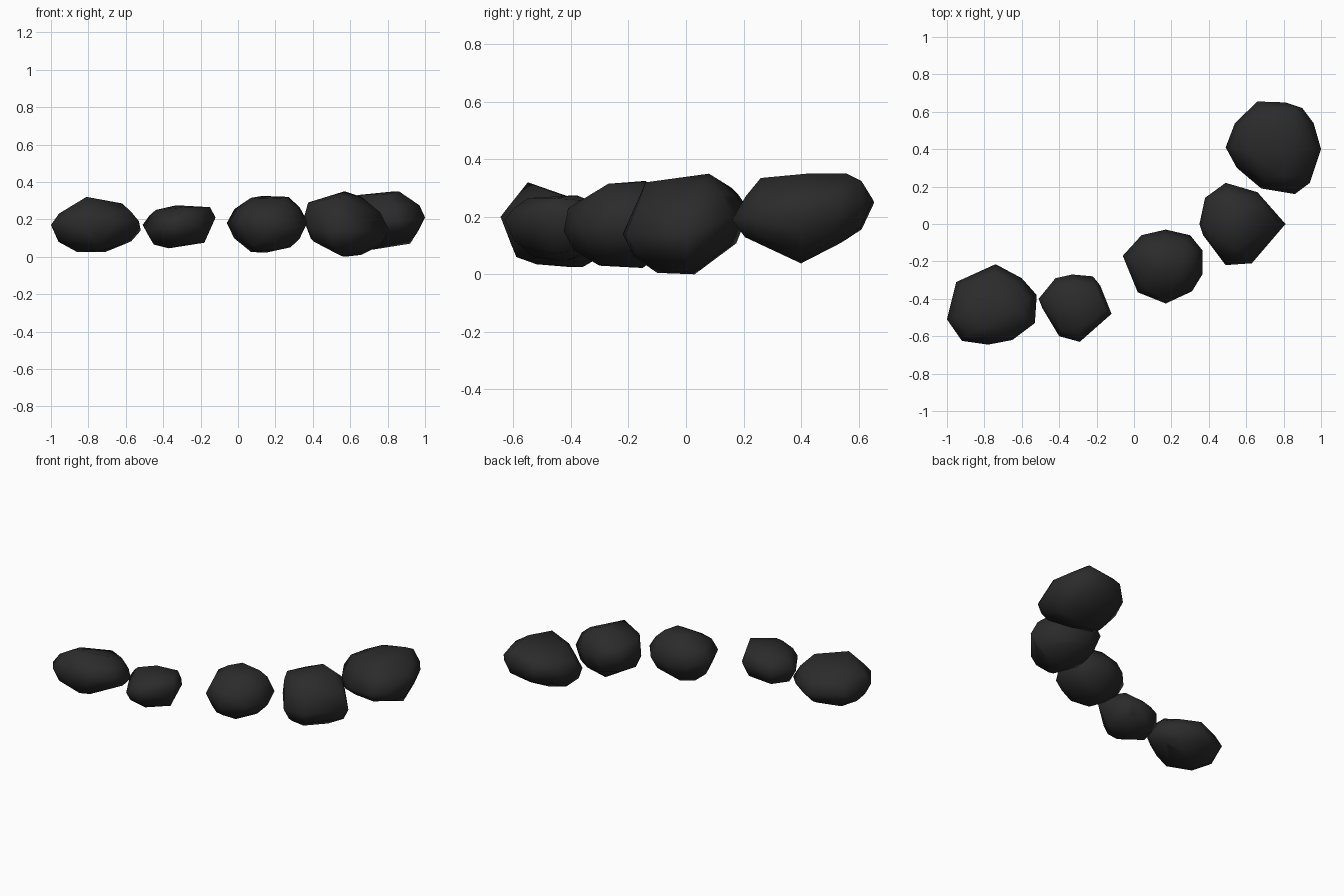
import bpy, bmesh
from mathutils import Vector

coal = bpy.data.materials.new("dark_stone")
coal.diffuse_color = (0.024, 0.024, 0.024, 1)


def rock(name, girdle, crown, base, corners):
    """Faceted stone: hull of a girdle ring, crown, base and extra corners, with bulging shoulders."""
    pts = [Vector(p) for p in girdle + crown + base + corners]
    for cap in (crown, base):
        c = sum((Vector(p) for p in cap), Vector()) / len(cap)
        for p in girdle:
            v = Vector(p)
            s = v.lerp(c, 0.18)
            s.z = v.z + (c.z - v.z) * 0.55
            pts.append(s)
    bm = bmesh.new()
    for p in pts:
        bm.verts.new(p)
    res = bmesh.ops.convex_hull(bm, input=bm.verts[:])
    junk = {g for g in res["geom_interior"] + res["geom_unused"]
            if isinstance(g, bmesh.types.BMVert)}
    bmesh.ops.delete(bm, geom=list(junk), context='VERTS')
    bmesh.ops.recalc_face_normals(bm, faces=bm.faces[:])
    for f in bm.faces:
        f.smooth = True
    me = bpy.data.meshes.new(name)
    bm.to_mesh(me)
    bm.free()
    me.materials.append(coal)
    ob = bpy.data.objects.new(name, me)
    bpy.context.collection.objects.link(ob)


# wide flat stone at the left end
rock("left_end_rock",
     [(-1, -.51, .17), (-.95, -.31, .15), (-.74, -.215, .14), (-.6, -.29, .15), (-.52, -.38, .14),
      (-.53, -.53, .19), (-.65, -.62, .18), (-.78, -.645, .2), (-.92, -.625, .19)],
     [(-.81, -.55, .32), (-.62, -.46, .285), (-.72, -.38, .26), (-.88, -.42, .26)],
     [(-.71, -.36, .025), (-.86, -.4, .025), (-.72, -.52, .035), (-.9, -.53, .06)],
     [(-.96, -.42, .08), (-.75, -.59, .06), (-.6, -.4, .07)])

# smallest stone
rock("small_rock",
     [(-.51, -.40, .17), (-.42, -.29, .17), (-.33, -.27, .18), (-.22, -.28, .18), (-.18, -.33, .17),
      (-.12, -.48, .21), (-.29, -.63, .19), (-.40, -.60, .16), (-.49, -.45, .14)],
     [(-.33, -.38, .275), (-.15, -.46, .265), (-.28, -.55, .265), (-.44, -.42, .25)],
     [(-.18, -.45, .075), (-.37, -.42, .045), (-.45, -.44, .065), (-.31, -.53, .06)],
     [(-.23, -.33, .085), (-.21, -.33, .255), (-.4, -.32, .08)])

# middle stone
rock("middle_rock",
     [(-.06, -.17, .18), (.04, -.06, .18), (.17, -.03, .17), (.3, -.06, .17), (.365, -.14, .2),
      (.365, -.27, .17), (.31, -.36, .16), (.17, -.425, .15), (.02, -.365, .18)],
     [(.07, -.2, .315), (.13, -.14, .325), (.27, -.16, .32), (.25, -.27, .315), (.12, -.27, .31)],
     [(.07, -.2, .025), (.15, -.15, .022), (.28, -.2, .05), (.2, -.31, .035), (.1, -.3, .03)],
     [(.3, -.13, .08), (.08, -.34, .06), (.17, -.41, .23)])

# tall stone with a pointed right side
rock("pointed_rock",
     [(.35, 0, .2), (.38, .14, .22), (.49, .22, .22), (.66, .17, .2), (.81, 0, .14),
      (.63, -.21, .14), (.49, -.22, .14), (.37, -.06, .16)],
     [(.375, -.02, .29), (.57, .08, .35), (.66, .06, .32), (.55, -.14, .32), (.5, .16, .3)],
     [(.55, -.1, .005), (.66, 0, .01), (.57, .03, 0), (.48, -.05, .05)],
     [(.68, .12, .28), (.41, -.1, .28), (.76, .02, .06), (.64, .12, .08), (.52, -.18, .06)])

# largest stone at the right end
rock("right_end_rock",
     [(.49, .41, .2), (.54, .54, .22), (.66, .655, .25), (.81, .65, .26), (.9, .62, .25),
      (.96, .54, .24), (1, .4, .21), (.94, .22, .2), (.86, .16, .19), (.68, .19, .18), (.55, .3, .17)],
     [(.64, .36, .33), (.86, .42, .35), (.84, .56, .35), (.8, .26, .335), (.68, .54, .33)],
     [(.72, .4, .038), (.92, .42, .07), (.76, .54, .11), (.8, .28, .1)],
     [(.57, .31, .1), (.6, .4, .07), (.86, .61, .325), (.97, .4, .275), (.75, .22, .135)])
